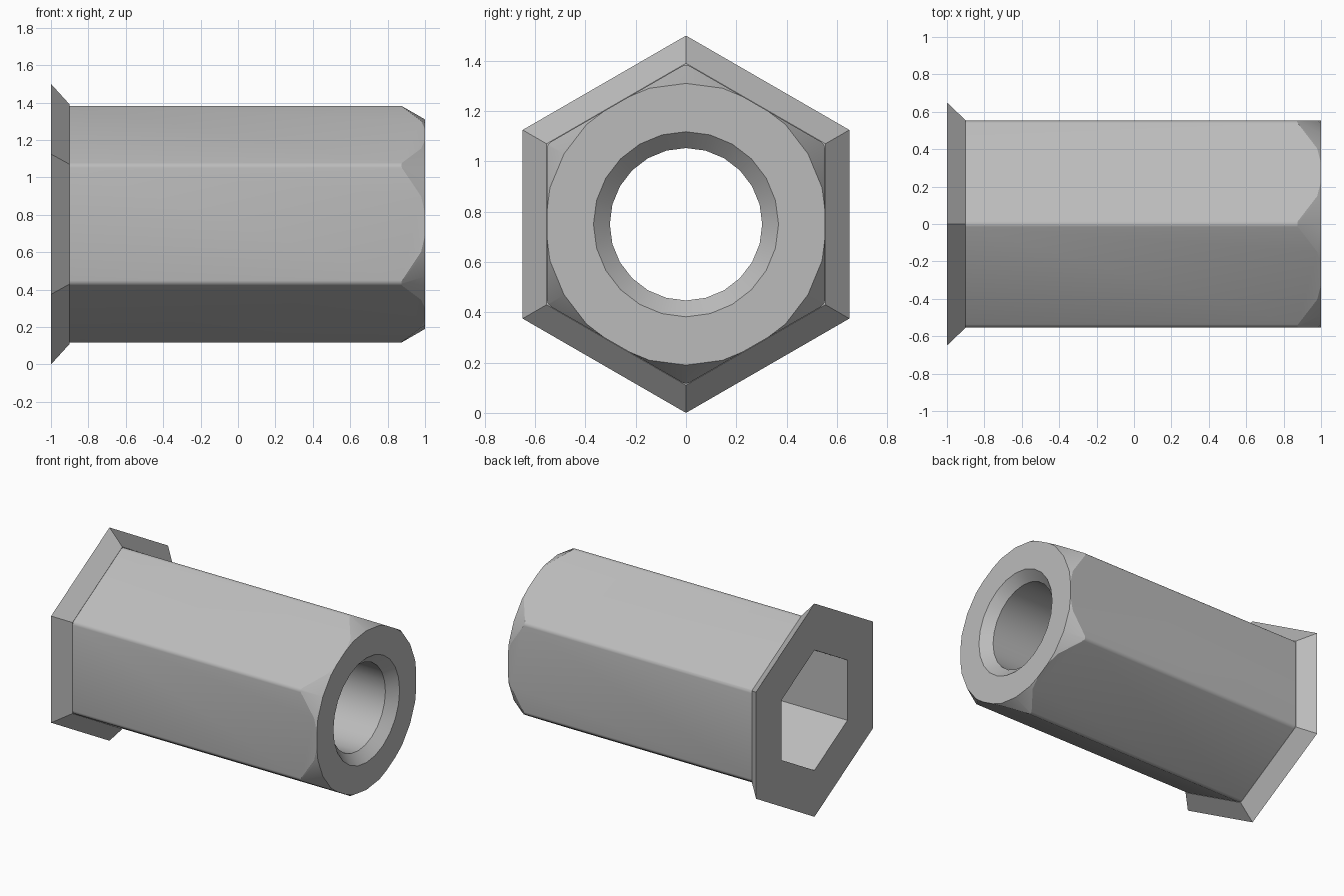
import bpy, bmesh, math
from mathutils import Matrix

cube = bpy.data.objects.get("Cube")
if cube:
    bpy.data.objects.remove(cube, do_unlink=True)

AXIS_Z = 0.75   # height of the horizontal axis


def loft(name, sides, rings, rounding=0.0):
    """Closed solid along x from (x, radius) rings, one corner pointing up."""
    bm = bmesh.new()
    loops = []
    for x, r in rings:
        loops.append([bm.verts.new((x, r * math.sin(math.tau * i / sides),
                                    r * math.cos(math.tau * i / sides)))
                      for i in range(sides)])
    for a, b in zip(loops, loops[1:]):
        for i in range(sides):
            j = (i + 1) % sides
            bm.faces.new((a[i], a[j], b[j], b[i]))
    bm.faces.new(loops[0])
    bm.faces.new(loops[-1])
    if rounding:
        long_edges = [e for e in bm.edges
                      if abs(e.verts[0].co.x - e.verts[1].co.x) > 0.1]
        bmesh.ops.bevel(bm, geom=long_edges, offset=rounding, segments=3,
                        profile=0.5, affect='EDGES')
    bmesh.ops.recalc_face_normals(bm, faces=bm.faces)
    bmesh.ops.transform(bm, matrix=Matrix.Translation((0, 0, AXIS_Z)), verts=bm.verts)
    mesh = bpy.data.meshes.new(name)
    bm.to_mesh(mesh)
    bm.free()
    ob = bpy.data.objects.new(name, mesh)
    bpy.context.collection.objects.link(ob)
    return ob


def combine(target, tool, operation):
    """Apply a boolean and discard the tool."""
    mod = target.modifiers.new(operation.title(), 'BOOLEAN')
    mod.operation, mod.solver, mod.object = operation, 'EXACT', tool
    bpy.context.view_layer.objects.active = target
    bpy.ops.object.modifier_apply(modifier=mod.name)
    bpy.data.objects.remove(tool, do_unlink=True)


# Hexagonal sleeve with softened long edges
sleeve = loft("hex_sleeve", 6, [(-0.95, 0.638), (1, 0.638)], rounding=0.018)

# Conical chamfer on the nose
combine(sleeve, loft("nose_chamfer", 24, [(-1.2, 0.9), (0.41, 0.9), (1, 0.56), (1.1, 0.502)]),
        'INTERSECT')

# Tapered hexagonal flange
combine(sleeve, loft("flange", 6, [(-1, 0.75), (-0.9, 0.64)]), 'UNION')

# Hexagonal pocket from the flange end, round bore with countersink from the nose
combine(sleeve, loft("pocket", 6, [(-1.1, 0.423), (0, 0.423)]), 'DIFFERENCE')
combine(sleeve, loft("bore", 24, [(-0.1, 0.303), (0.935, 0.303), (1, 0.368), (1.1, 0.468)]),
        'DIFFERENCE')

# Plain metal
metal = bpy.data.materials.new("grey metal")
metal.use_nodes = True
colour = (0.5, 0.5, 0.5, 1)
metal.diffuse_color = colour
metal.node_tree.nodes["Principled BSDF"].inputs["Base Color"].default_value = colour
sleeve.data.materials.clear()
sleeve.data.materials.append(metal)
for p in sleeve.data.polygons:
    p.material_index = 0

bpy.ops.object.select_all(action='DESELECT')
sleeve.select_set(True)
bpy.context.view_layer.objects.active = sleeve
bpy.ops.object.shade_smooth_by_angle(angle=math.radians(25))
